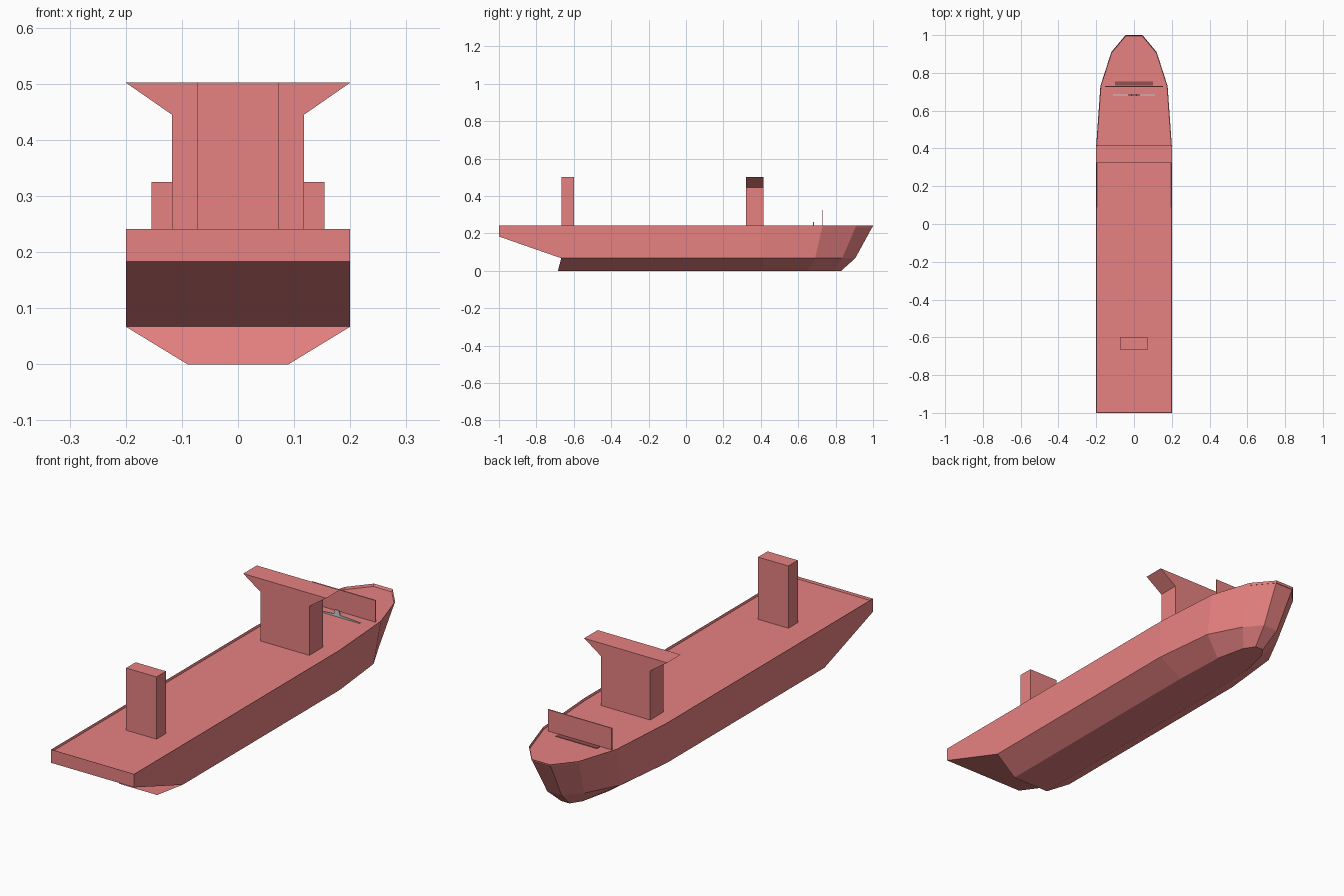
import bpy, bmesh

if "Cube" in bpy.data.objects:
    bpy.data.objects.remove(bpy.data.objects["Cube"])


def material(name, color):
    m = bpy.data.materials.new(name)
    m.diffuse_color = color
    m.use_nodes = True
    m.node_tree.nodes["Principled BSDF"].inputs["Base Color"].default_value = m.diffuse_color
    return m


RED = material("red_paint", (0.8, 0.22, 0.22, 1))
DARK = material("dark_red", (0.3, 0.08, 0.08, 1))
GREY = material("grey_metal", (0.65, 0.65, 0.65, 1))


def finish(bm, name, mat):
    bmesh.ops.recalc_face_normals(bm, faces=bm.faces[:])
    mesh = bpy.data.meshes.new(name)
    bm.to_mesh(mesh)
    bm.free()
    mesh.materials.append(mat)
    obj = bpy.data.objects.new(name, mesh)
    bpy.context.collection.objects.link(obj)
    return obj


def prism(name, half_profile, y0, y1, mat=RED):
    """Mirror a half profile (x, z) listed bottom to top, and extrude it along y."""
    bm = bmesh.new()
    pts = half_profile + [(-x, z) for x, z in reversed(half_profile)]
    face = bm.faces.new([bm.verts.new((x, y0, z)) for x, z in pts])
    ext = bmesh.ops.extrude_face_region(bm, geom=[face])["geom"]
    moved = [v for v in ext if isinstance(v, bmesh.types.BMVert)]
    bmesh.ops.translate(bm, verts=moved, vec=(0, y1 - y0, 0))
    return finish(bm, name, mat)


# Hull: half outlines (x, y) at rail, chine and keel height, stern to bow
levels = [
    (0.241, [(0.2, -1), (0.2, 0.415), (0.178, 0.73), (0.12, 0.91), (0.045, 1)]),
    (0.067, [(0.2, -0.667), (0.2, 0.415), (0.17, 0.69), (0.095, 0.835), (0.035, 0.905)]),
    (0.0, [(0.09, -0.685), (0.09, 0.415), (0.08, 0.65), (0.05, 0.785), (0.02, 0.83)]),
]
bm = bmesh.new()
sides = []
transom = []
for s in (1, -1):
    rail, chine, keel = [[bm.verts.new((s * x, y, z)) for x, y in pts] for z, pts in levels]
    corner = bm.verts.new((s * 0.2, -1, 0.183))
    bm.faces.new([rail[0], corner, chine[0], chine[1], rail[1]])
    for i in range(1, 4):
        bm.faces.new([rail[i], chine[i], chine[i + 1], rail[i + 1]])
    for i in range(4):
        bm.faces.new([chine[i], keel[i], keel[i + 1], chine[i + 1]])
    sides.append((rail, chine, keel))
    transom.append([rail[0], corner, chine[0], keel[0]])
R, L = sides
# Stern panels
for i in range(3):
    bm.faces.new([transom[0][i], transom[0][i + 1], transom[1][i + 1], transom[1][i]])
# Stem panels
for i in range(2):
    bm.faces.new([R[i][-1], R[i + 1][-1], L[i + 1][-1], L[i][-1]])
bm.faces.new(R[2] + L[2][::-1])
deck = bm.faces.new(R[0] + L[0][::-1])
bmesh.ops.recalc_face_normals(bm, faces=bm.faces[:])
# Deck set slightly below the rail
bmesh.ops.inset_region(bm, faces=[deck], thickness=0.003, depth=0)
bmesh.ops.translate(bm, verts=deck.verts[:], vec=(0, 0, -0.01))
finish(bm, "hull", RED)

# Superstructure
prism("bridge", [(0.118, 0.23), (0.118, 0.445), (0.2, 0.502)], 0.322, 0.415)
prism("funnel", [(0.073, 0.23), (0.073, 0.502)], -0.665, -0.6)

# Foredeck fittings
prism("breakwater", [(0.154, 0.23), (0.154, 0.325)], 0.726, 0.731)
prism("foredeck_slot", [(0.1, 0.229), (0.1, 0.233)], 0.733, 0.755, DARK)
prism("windlass", [(0.11, 0.23), (0.11, 0.234), (0.015, 0.24), (0.01, 0.26)], 0.68, 0.685, GREY)
